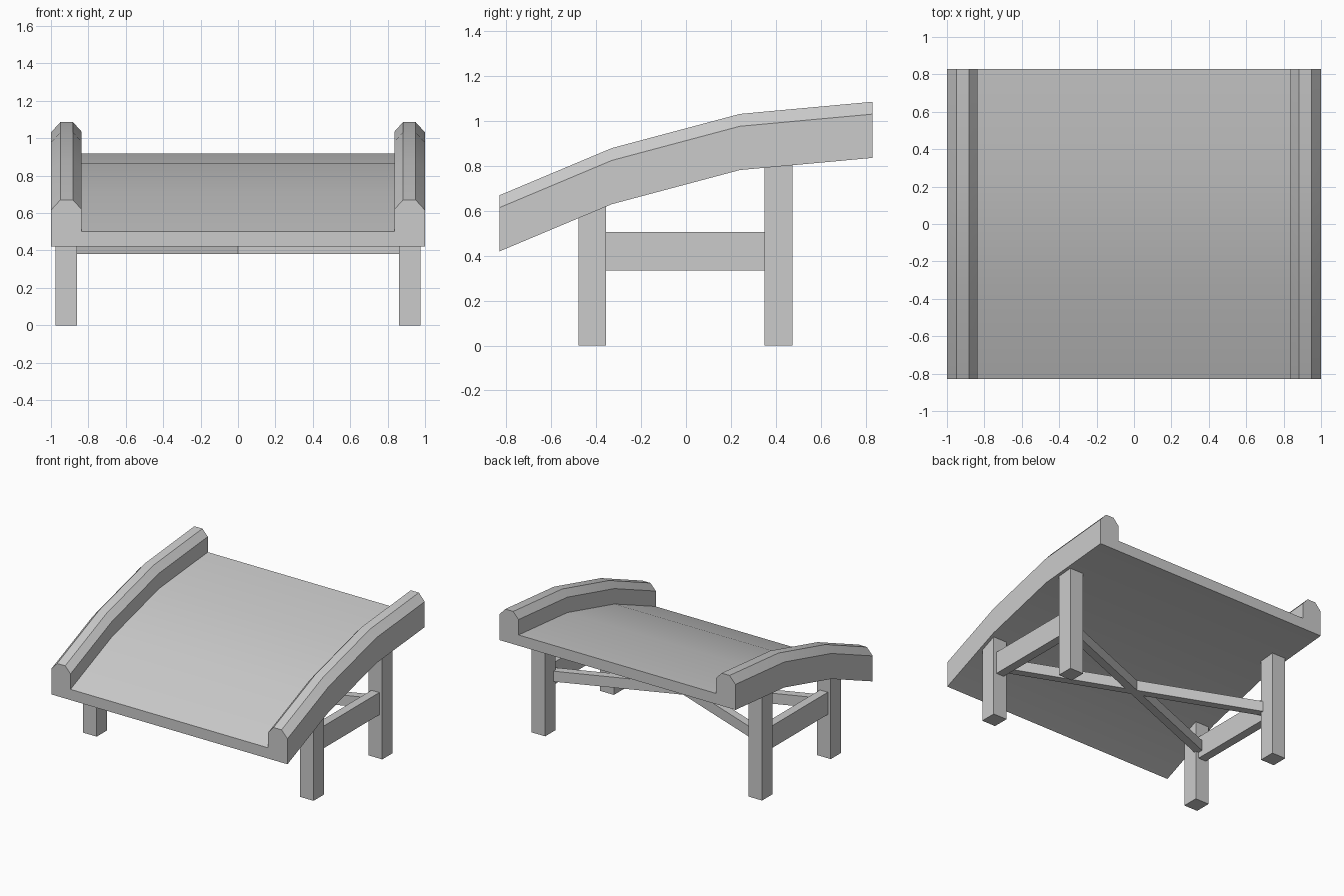
import bpy, bmesh, math
from mathutils import Matrix, Vector

cube = bpy.data.objects.get("Cube")
if cube:
    bpy.data.objects.remove(cube, do_unlink=True)

grey = bpy.data.materials.new("plain_grey")
grey.use_nodes = True
colour = (0.6, 0.6, 0.6, 1)
grey.diffuse_color = colour
grey.node_tree.nodes["Principled BSDF"].inputs["Base Color"].default_value = colour


def add_object(name, bm):
    bmesh.ops.recalc_face_normals(bm, faces=bm.faces)
    mesh = bpy.data.meshes.new(name)
    bm.to_mesh(mesh)
    bm.free()
    mesh.materials.append(grey)
    obj = bpy.data.objects.new(name, mesh)
    bpy.context.collection.objects.link(obj)
    return obj


def box(name, centre, size, turn=0):
    bm = bmesh.new()
    matrix = (Matrix.Translation(Vector(centre)) @ Matrix.Rotation(turn, 4, "Z")
              @ Matrix.Diagonal((*size, 1)))
    bmesh.ops.create_cube(bm, size=1, matrix=matrix)
    return add_object(name, bm)


# Arched deck with chamfered side rails: one section swept along the slope
half = [(1, 0), (1, 0.195), (0.95, 0.25), (0.882, 0.25), (0.837, 0.2), (0.837, 0.082)]
section = half + [(-x, z) for x, z in reversed(half)]
path = [(-0.83, 0.42), (-0.33, 0.63), (0.24, 0.782), (0.83, 0.836)]

bm = bmesh.new()
rings = [[bm.verts.new((x, y, base + z)) for x, z in section] for y, base in path]
for a, b in zip(rings, rings[1:]):
    for i in range(len(section)):
        j = (i + 1) % len(section)
        bm.faces.new((a[i], a[j], b[j], b[i]))
bm.faces.new(rings[0])
bm.faces.new(rings[-1])
deck = add_object("arched_deck", bm)
bpy.context.view_layer.objects.active = deck
deck.select_set(True)
bpy.ops.object.shade_smooth_by_angle(angle=math.radians(30))
deck.select_set(False)

# Legs and side stretchers
for side, sx in (("left", 1), ("right", -1)):
    for end, y, top in (("front", -0.418, 0.63), ("back", 0.412, 0.82)):
        box(f"{end}_{side}_leg", (sx * 0.918, y, top / 2), (0.116, 0.124, top))
    box(f"{side}_stretcher", (sx * 0.918, 0, 0.42), (0.066, 0.72, 0.17))

# Crossed braces under the deck
reach = Vector((1.77, 0.7))
angle = math.atan2(reach.y, reach.x)
for name, turn in (("brace_a", angle), ("brace_b", -angle)):
    box(name, (0, 0, 0.42), (reach.length, 0.06, 0.08), turn)
